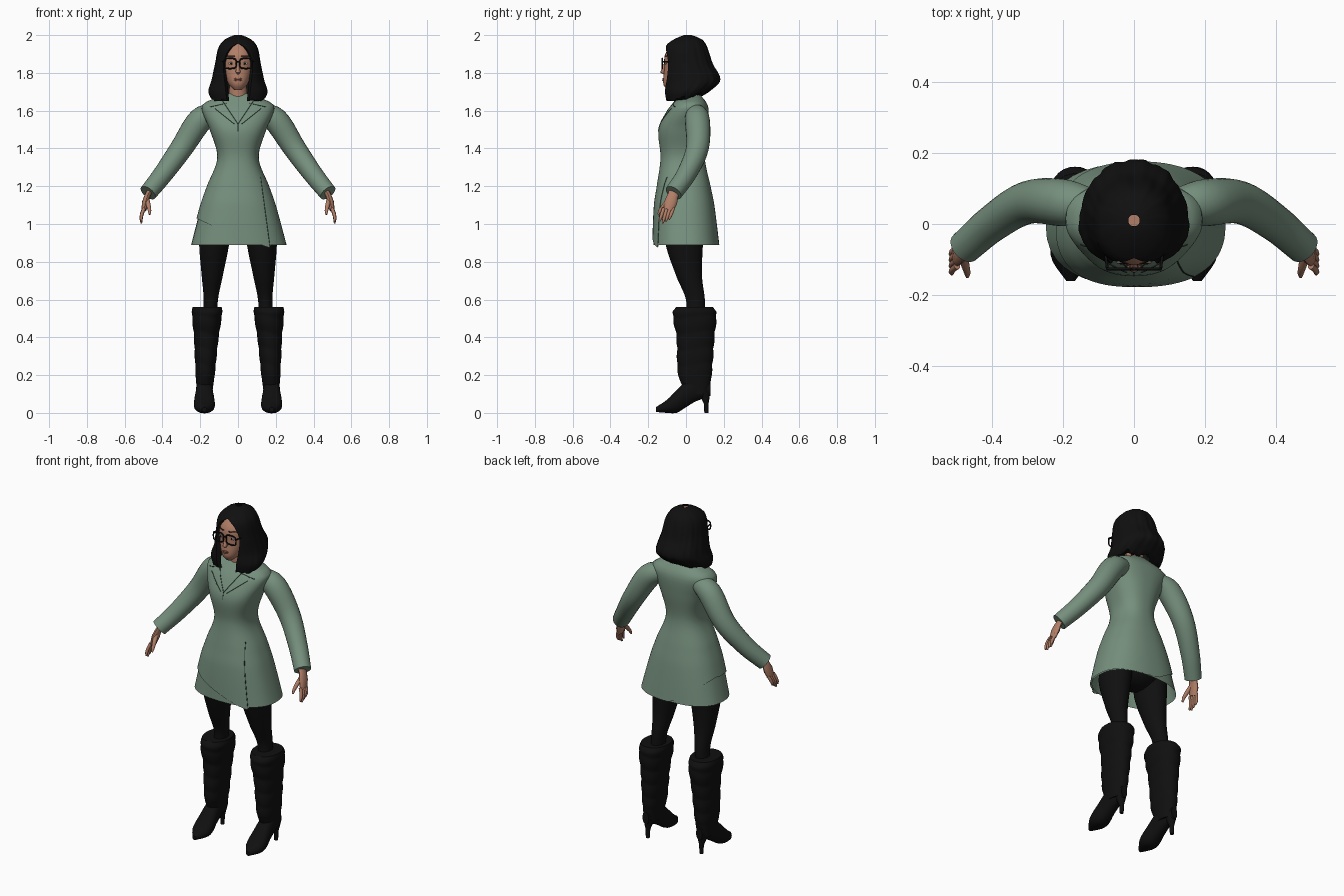
import bpy, bmesh
from math import sin, cos, pi, tau, asin, sqrt, copysign, radians
from mathutils import Vector, Matrix

if "Cube" in bpy.data.objects:
    bpy.data.objects.remove(bpy.data.objects["Cube"], do_unlink=True)


def material(name, *rgb):
    mat = bpy.data.materials.new(name)
    mat.use_nodes = True
    mat.diffuse_color = (*rgb, 1)
    shader = mat.node_tree.nodes["Principled BSDF"]
    shader.inputs["Base Color"].default_value = (*rgb, 1)
    shader.inputs["Roughness"].default_value = .8
    return mat


GREEN = material("sage coat", .18, .275, .205)
SEAM = material("dark seam", .03, .06, .04)
SKIN = material("skin", .44, .21, .135)
LIPS = material("lips", .33, .11, .08)
WHITE = material("eye white", .5, .45, .4)
BLACK = material("black", .005, .005, .005)
SIDES = (("left", 1), ("right", -1))


def finish(name, bm, mat, angle):
    bmesh.ops.recalc_face_normals(bm, faces=bm.faces)
    mesh = bpy.data.meshes.new(name)
    bm.to_mesh(mesh)
    bm.free()
    mesh.materials.append(mat)
    part = bpy.data.objects.new(name, mesh)
    bpy.context.collection.objects.link(part)
    bpy.ops.object.select_all(action='DESELECT')
    part.select_set(True)
    bpy.context.view_layer.objects.active = part
    bpy.ops.object.shade_smooth_by_angle(angle=radians(angle))


def loft(name, rings, mat, caps=True, angle=50):
    bm = bmesh.new()
    rows = [[bm.verts.new(point) for point in ring] for ring in rings]
    for lower, upper in zip(rows, rows[1:]):
        for i in range(len(lower)):
            bm.faces.new((lower[i - 1], lower[i], upper[i], upper[i - 1]))
    if caps:
        bm.faces.new(rows[0])
        bm.faces.new(rows[-1])
    finish(name, bm, mat, angle)


def steps(start, end, count):
    return [start + (end - start) * i / count for i in range(count + 1)]


def profile(*rows):
    """Smooth curve through rows of (position, values...)."""
    keys = [row[0] for row in rows]
    values = [Vector(row[1:]) for row in rows]
    last = len(rows) - 1

    def slope(i):
        before, after = max(i - 1, 0), min(i + 1, last)
        return (values[after] - values[before]) / (keys[after] - keys[before])

    def sample(key):
        key = min(max(key, keys[0]), keys[-1])
        i = max(k for k in range(last) if keys[k] <= key)
        span = keys[i + 1] - keys[i]
        t = (key - keys[i]) / span
        ease = t * t * (3 - 2 * t)
        return (values[i].lerp(values[i + 1], ease) + slope(i) * span * t * (1 - t) ** 2
                - slope(i + 1) * span * t * t * (1 - t))
    return sample


def power(value, exponent):
    return copysign(abs(value) ** exponent, value)


def body_point(shape, z, turn, square=2, grow=1, centre=0):
    """Point of a rounded section; shape gives half width, front and back."""
    width, front, back = shape(z)
    x = centre + grow * width * power(sin(turn), 2 / square)
    y = (front + back) / 2 - grow * (back - front) / 2 * power(cos(turn), 2 / square)
    return Vector((x, y, z))


def section(shape, z, square=2, grow=1, centre=0, count=36):
    return [body_point(shape, z, tau * i / count, square, grow, centre) for i in range(count)]


def on_front(shape, x, z, square):
    width, front, back = shape(z)
    bulge = (1 - abs(x / width) ** square) ** (1 / square)
    return Vector((x, (front + back) / 2 - (back - front) / 2 * bulge, z))


def tube(name, path, radii, mat, wide=1, count=12):
    path = [Vector(point) for point in path]
    if not isinstance(radii, (list, tuple)):
        radii = [radii] * len(path)
    turns = steps(0, tau, count)[:-1]
    rings = []
    for i, (point, radius) in enumerate(zip(path, radii)):
        along = (path[min(i + 1, len(path) - 1)] - path[max(i - 1, 0)]).normalized()
        guide = Vector((0, 0, 1)) if abs(along.y) > .9 else Vector((0, 1, 0))
        across = (guide - along * guide.dot(along)).normalized()
        normal = along.cross(across)
        rings.append([point + radius * (wide * across * cos(turn) + normal * sin(turn)) for turn in turns])
    loft(name, rings, mat)


def ball(name, place, size, mat):
    bm = bmesh.new()
    bmesh.ops.create_uvsphere(bm, u_segments=16, v_segments=10, radius=1,
                              matrix=Matrix.Translation(place) @ Matrix.Diagonal((*size, 1)))
    finish(name, bm, mat, 50)


# Coat with fitted waist, flared skirt and slanted wrap hem
coat = profile((.86, .265, -.18, .18), (1.1, .2, -.17, .15), (1.2, .165, -.155, .13), (1.35, .11, -.135, .1),
               (1.5, .15, -.145, .115), (1.6, .19, -.1, .12), (1.64, .18, -.07, .11), (1.69, .06, -.03, .07))
HEM, NECK, SQUARE = .89, 1.69, 2.4


def wrap_hem(point):
    slant = point.x + .23
    if point.y > 0:
        return max(HEM, 1.02 - .6 * slant)
    if point.x < .175:
        return 1.02 - .37 * slant
    return HEM


hems = [wrap_hem(point) for point in section(coat, HEM, SQUARE, count=72)]
rings = []
for z in steps(HEM, NECK, 40):
    fade = max(0, 1 - (z - HEM) / .35)
    rings.append([body_point(coat, z + (hem - HEM) * fade, tau * i / len(hems), SQUARE)
                  for i, hem in enumerate(hems)])
loft("coat", rings, GREEN, caps=False)
loft("coat_under_panel", [section(coat, z, SQUARE, .965) for z in steps(HEM, 1.2, 8)], GREEN, caps=False)


# Coat seams
def seam(name, start, end):
    tube(name, [on_front(coat, *Vector(start).lerp(Vector(end), t), SQUARE) for t in steps(0, 1, 10)],
         .002, SEAM, count=6)


seam("wrap_edge", (.17, .88), (.12, 1.25))
seam("front_closing", (0, 1.49), (0, 1.53))
for side, s in SIDES:
    seam(side + "_neckline", (0, 1.53), (s * .08, 1.65))
    seam(side + "_lapel_edge", (s * .02, 1.53), (s * .12, 1.61))
    seam(side + "_lapel_notch", (s * .06, 1.64), (s * .15, 1.62))

# Face and neck
face = profile((1.71, .02, -.1, -.06), (1.74, .05, -.12, .02), (1.82, .08, -.115, .08),
               (1.9, .08, -.11, .09), (1.97, .05, -.06, .06))
neck = profile((1.6, .06, -.04, .07), (1.77, .04, -.045, .05))
loft("face", [section(face, z, 2.2) for z in steps(1.71, 1.97, 20)], SKIN)
loft("neck", [section(neck, z) for z in steps(1.6, 1.77, 4)], SKIN)
tube("nose", [(0, -.11, 1.85), (0, -.118, 1.83), (0, -.124, 1.805), (0, -.11, 1.795)], [.006, .009, .013, .006], SKIN)
for name, z in (("upper_lip", 1.769), ("lower_lip", 1.761)):
    ball(name, on_front(face, 0, z, 2), (.02, .005, .005), LIPS)

# Eyes, brows and glasses
for side, s in SIDES:
    eye = on_front(face, s * .036, 1.85, 2.2)
    ball(side + "_eye", eye, (.015, .004, .007), WHITE)
    ball(side + "_iris", eye - Vector((0, .003, 0)), (.006, .003, .006), BLACK)
    brow = [on_front(face, s * x, 1.89, 2.2) for x in steps(.016, .06, 4)]
    tube(side + "_brow", brow, .003, BLACK, count=6)
    rim = [(s * (.042 + .033 * power(cos(turn), .55)), -.126, 1.85 + .027 * power(sin(turn), .55))
           for turn in steps(0, tau, 24)]
    tube(side + "_glasses_rim", rim, .004, BLACK)
    tube(side + "_glasses_temple", [(s * .075, -.126, 1.86), (s * .09, 0, 1.86)], .004, BLACK)
tube("glasses_bridge", [(-.01, -.126, 1.86), (.01, -.126, 1.86)], .004, BLACK)

# Wavy bob, open around the face
hair = profile((1.65, .135, -.11, .05), (1.7, .155, -.12, .12), (1.76, .14, -.12, .18), (1.85, .12, -.12, .14),
               (1.94, .1, -.11, .11), (1.98, .065, -.06, .08), (2, .02, -.01, .03))


def face_opening(z):
    rise = z - 1.82
    if rise < 0:
        return .075 + .12 * rise
    return .075 * sqrt(max(0, 1 - (rise / .13) ** 2))


rings = []
for level in steps(1.65, 2, 32):
    outer, inner = [], []
    for t in steps(0, 1, 72):
        ragged = .02 * (1 - cos(tau * t)) + .009 * sin(40 * t) + .006 * sin(93 * t)
        z = level + max(0, ragged) * max(0, 1 - (level - 1.65) / .2)
        edge = asin(face_opening(z) / hair(z)[0])
        turn = edge + (tau - 2 * edge) * t
        wave = (.016 * sin(11 * turn + 14 * z) + .012 * sin(23 * turn - 9 * z)) * sin(pi * t)
        outer.append(body_point(hair, z, turn, 2.15, 1 + wave))
        inner.append(body_point(hair, z, turn, 2.15, .8))
    rings.append(outer + inner[::-1])
loft("hair", rings, BLACK, angle=35)

# Legs, boots, sleeves and hands
hips = profile((.9, .05, -.05, .05), (.95, .15, -.1, .1), (1.1, .16, -.11, .1))
leg = profile((.48, .04, 0, .1), (.6, .038, 0, .1), (.72, .055, -.05, .085), (.9, .08, -.11, .09), (1, .08, -.11, .1))
shaft = profile((.1, .04, 0, .12), (.2, .05, -.04, .135), (.4, .065, -.05, .15), (.53, .08, -.07, .16),
                (.56, .075, -.05, .14))
foot = profile((-.16, .005, .03, .012), (-.1, 0, .07, .053), (-.05, 0, .12, .054), (0, .03, .17, .046),
               (.05, .06, .2, .042), (.13, .09, .16, .02))
sleeve = profile((.12, .05, 1.59, .05), (.2, .06, 1.55, .066), (.3, .06, 1.4, .06), (.4, 0, 1.26, .052),
                 (.476, -.066, 1.165, .047))
loft("hips", [section(hips, z) for z in steps(.9, 1.1, 8)], BLACK)
for side, s in SIDES:
    loft(side + "_leg", [section(leg, z, centre=s * (.18 - .06 * z)) for z in steps(.48, 1, 18)], BLACK)
    rings = []
    for z in steps(.1, .56, 56):
        depth = .05 if z > .19 else 0
        ring = []
        for turn in steps(0, tau, 32)[:-1]:
            fold = depth * (abs(sin(pi * z / .085 + .4 * sin(turn + turn))) - .5)
            ring.append(body_point(shaft, z, turn, 2.2, 1 + fold, s * (.18 - .03 * z)))
        rings.append(ring)
    loft(side + "_boot_shaft", rings, BLACK)
    rings = []
    for y in steps(-.16, .13, 16):
        sole, instep, width = foot(y)
        rings.append([(s * .178 + width * power(cos(turn), .8), y,
                       (sole + instep) / 2 + (instep - sole) / 2 * sin(turn))
                      for turn in steps(0, tau, 24)[:-1]])
    loft(side + "_boot_foot", rings, BLACK)
    heel = [Vector((s * .178, y, z)) for y, z in ((.108, 0), (.107, .05), (.098, .11))]
    tube(side + "_boot_heel", heel, [.011, .013, .032], BLACK)
    arm = [(x, *sleeve(x)) for x in steps(.12, .476, 18)]
    tube(side + "_sleeve", [(s * x, y, z) for x, y, z, radius in arm], [row[-1] for row in arm], GREEN, count=24)
    palm = [(s * .46, -.055, 1.185), (s * .48, -.07, 1.15), (s * .49, -.08, 1.115), (s * .498, -.093, 1.075)]
    tube(side + "_palm", palm, [.016, .015, .018, .014], SKIN, wide=1.9)
    for k, finger in enumerate(("index", "middle", "ring", "little")):
        length = .08 - .01 * abs(k - 1)
        path = [(s * (.497 + .016 * sin(2 * t)), .017 * k - .118 - .023 * t, 1.083 - length * t)
                for t in steps(0, 1, 4)]
        tube(f"{side}_{finger}_finger", path, [.0095, .009, .009, .008, .004], SKIN)
    thumb = [(s * .483, -.085, 1.13), (s * .474, -.115, 1.1), (s * .468, -.138, 1.07), (s * .468, -.148, 1.05)]
    tube(side + "_thumb", thumb, [.014, .012, .009, .005], SKIN)
